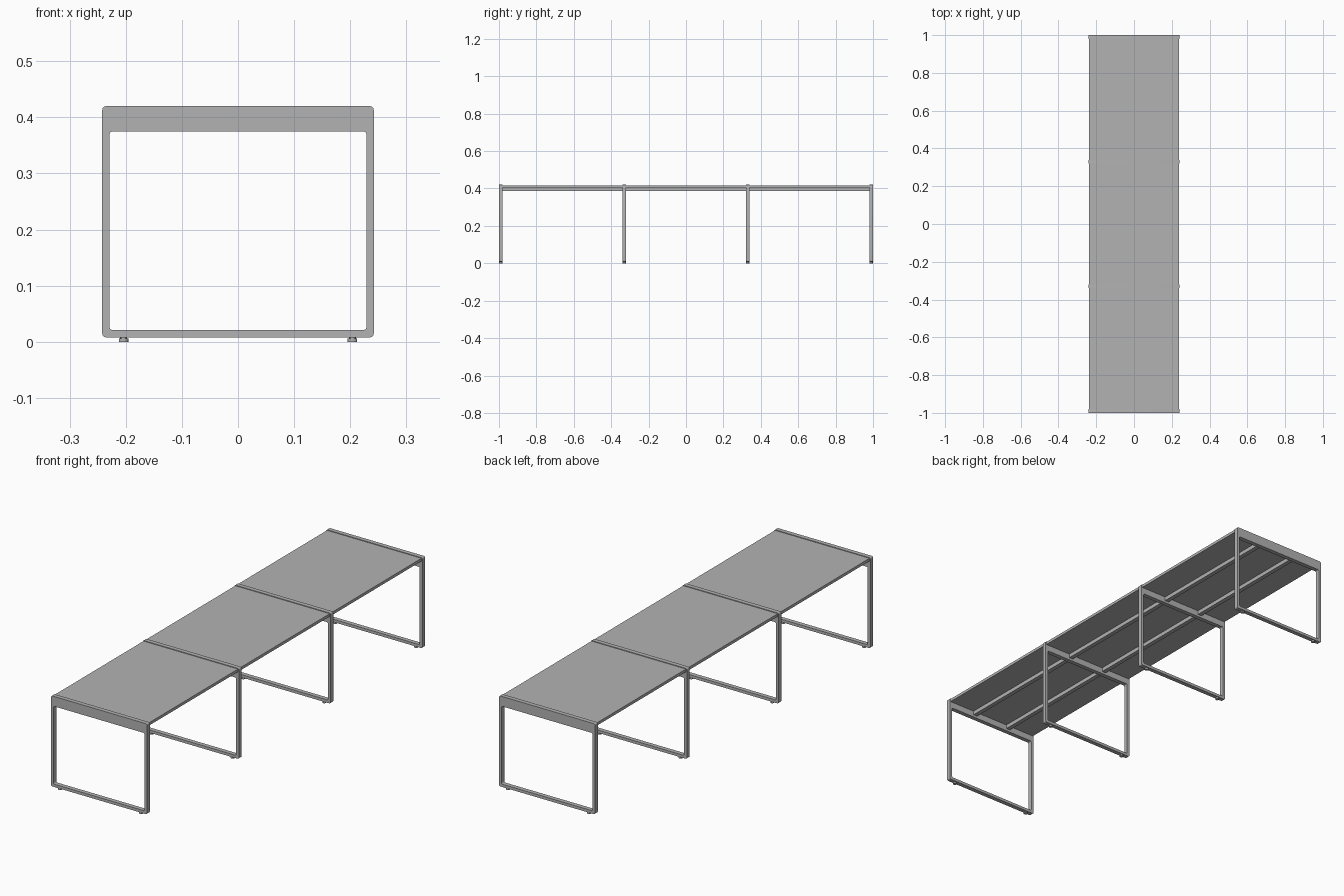
import bpy, bmesh, math

if "Cube" in bpy.data.objects:
    bpy.data.objects.remove(bpy.data.objects["Cube"], do_unlink=True)

grey = bpy.data.materials.new("light grey")
grey.use_nodes = True
GREY = (0.45, 0.45, 0.45, 1)
grey.diffuse_color = GREY
grey.node_tree.nodes["Principled BSDF"].inputs["Base Color"].default_value = GREY


def make_object(name, bm):
    bmesh.ops.recalc_face_normals(bm, faces=bm.faces)
    mesh = bpy.data.meshes.new(name)
    bm.to_mesh(mesh)
    bm.free()
    mesh.materials.append(grey)
    obj = bpy.data.objects.new(name, mesh)
    bpy.context.collection.objects.link(obj)
    return obj


def box(name, x0, x1, y0, y1, z0, z1):
    bm = bmesh.new()
    bmesh.ops.create_cube(bm, size=1)
    for v in bm.verts:
        v.co = ((x0 + x1) / 2 + v.co.x * (x1 - x0),
                (y0 + y1) / 2 + v.co.y * (y1 - y0),
                (z0 + z1) / 2 + v.co.z * (z1 - z0))
    return make_object(name, bm)


def rounded_rect(half_x, z0, z1, r, steps=5):
    pts = []
    corners = [(half_x - r, z1 - r), (r - half_x, z1 - r), (r - half_x, z0 + r), (half_x - r, z0 + r)]
    for i, (cx, cz) in enumerate(corners):
        for s in range(steps + 1):
            a = math.pi / 2 * (i + s / steps)
            pts.append((cx + r * math.cos(a), cz + r * math.sin(a)))
    return pts


HALF_T = 0.01          # half thickness of a frame
FRAME_Y = [-0.99, -0.33, 0.33, 0.99]


# Closed loop leg frame with a deep top bar
def leg_frame(name, y):
    bm = bmesh.new()
    outer = rounded_rect(0.242, 0.008, 0.42, 0.007)
    inner = rounded_rect(0.229, 0.021, 0.375, 0.006)
    rings = [[bm.verts.new((x, y + dy, z)) for x, z in loop]
             for loop, dy in ((outer, -HALF_T), (outer, HALF_T), (inner, HALF_T), (inner, -HALF_T))]
    n = len(outer)
    for k in range(4):
        a, b = rings[k], rings[(k + 1) % 4]
        for i in range(n):
            j = (i + 1) % n
            bm.faces.new((a[i], a[j], b[j], b[i]))
    obj = make_object(name, bm)
    bpy.context.view_layer.objects.active = obj
    bpy.ops.object.select_all(action='DESELECT')
    obj.select_set(True)
    bpy.ops.object.shade_smooth_by_angle(angle=math.radians(30))


# Levelling foot: a wide pad on a short neck
def foot(name, x, y):
    bm = bmesh.new()
    for r, z0, z1 in ((0.0085, 0.0, 0.006), (0.006, 0.006, 0.0085)):
        made = bmesh.ops.create_cone(bm, cap_ends=True, segments=20, radius1=r, radius2=r, depth=z1 - z0)
        bmesh.ops.translate(bm, verts=made["verts"], vec=(x, y, (z0 + z1) / 2))
    make_object(name, bm)


for i, y in enumerate(FRAME_Y, 1):
    leg_frame(f"leg_frame_{i}", y)
    for side, x in (("left", 0.204), ("right", -0.204)):
        foot(f"foot_{side}_{i}", x, y)

# Desktop panels and their two support rails, one set per bay
for i, (ya, yb) in enumerate(zip(FRAME_Y, FRAME_Y[1:]), 1):
    y0, y1 = ya + HALF_T, yb - HALF_T
    box(f"desktop_{i}", -0.238, 0.238, y0, y1, 0.404, 0.417)
    for side, x in (("left", 0.095), ("right", -0.095)):
        box(f"support_rail_{side}_{i}", x - 0.01, x + 0.01, y0, y1, 0.386, 0.404)
